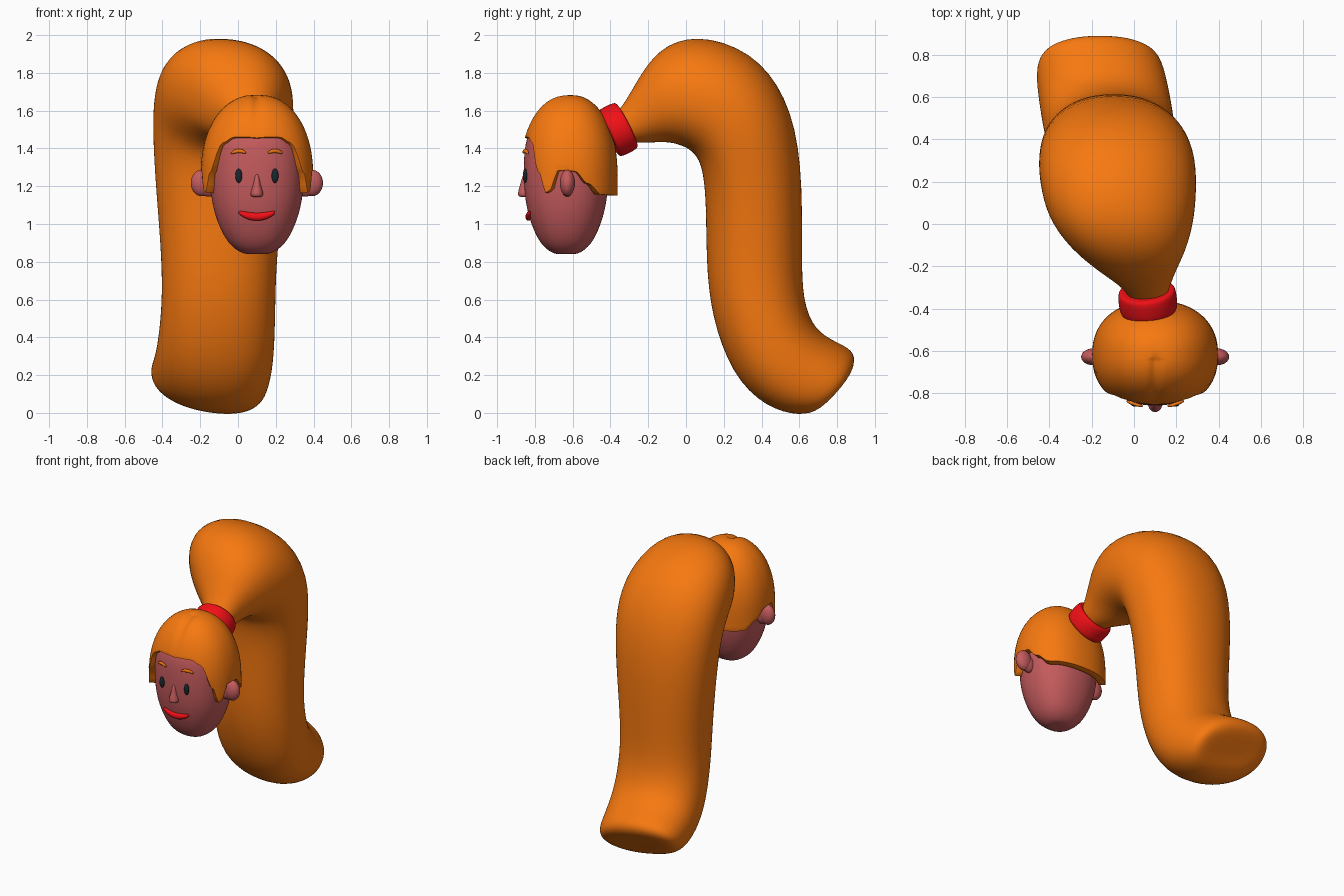
import bpy, bmesh, math
from mathutils import Vector

if "Cube" in bpy.data.objects:
    bpy.data.objects.remove(bpy.data.objects["Cube"])


def material(name, color):
    m = bpy.data.materials.new(name)
    m.diffuse_color = (*color, 1)
    m.use_nodes = True
    m.node_tree.nodes["Principled BSDF"].inputs["Base Color"].default_value = m.diffuse_color
    return m


ORANGE = material("orange", (0.93, 0.19, 0.005))
SKIN = material("skin", (0.56, 0.105, 0.11))
RED = material("red", (0.88, 0.005, 0.008))
DARK = material("dark", (0.01, 0.02, 0.025))
HX, HY = 0.10, -0.635          # head axis


def spow(v, e):
    return math.copysign(abs(v) ** e, v)


def interp(table, t):
    for (a, va), (b, vb) in zip(table, table[1:]):
        if t <= b:
            k = max(0, (t - a) / (b - a))
            k = k * k * (3 - 2 * k)
            return va + (vb - va) * k
    return table[-1][1]


def finish(bm, name, mat, subdiv=0):
    bmesh.ops.recalc_face_normals(bm, faces=bm.faces[:])
    me = bpy.data.meshes.new(name)
    bm.to_mesh(me)
    bm.free()
    ob = bpy.data.objects.new(name, me)
    bpy.context.collection.objects.link(ob)
    me.materials.append(mat)
    for p in me.polygons:
        p.use_smooth = True
    if subdiv:
        s = ob.modifiers.new("subdiv", 'SUBSURF')
        s.levels = s.render_levels = subdiv
    return ob


def loft(name, sections, mat, n=24, power=2.0, subdiv=2):
    """Skin superellipse sections given as (centre, half axis u, half axis v)."""
    bm = bmesh.new()
    rings = []
    for c, u, v in sections:
        ring = []
        for i in range(n):
            a = 2 * math.pi * i / n
            ring.append(bm.verts.new(Vector(c) + Vector(u) * spow(math.cos(a), 2 / power)
                                     + Vector(v) * spow(math.sin(a), 2 / power)))
        rings.append(ring)
    for r, s in zip(rings, rings[1:]):
        for i in range(n):
            j = (i + 1) % n
            bm.faces.new((r[i], r[j], s[j], s[i]))
    for r, sec in ((rings[0], sections[0]), (rings[-1], sections[-1])):
        mid = bm.verts.new(sec[0])
        for i in range(n):
            bm.faces.new((r[i], r[(i + 1) % n], mid))
    return finish(bm, name, mat, subdiv)


def ellipsoid(name, loc, radii, mat):
    bm = bmesh.new()
    bmesh.ops.create_uvsphere(bm, u_segments=24, v_segments=16, radius=1)
    for v in bm.verts:
        v.co = Vector(loc) + Vector([v.co[k] * radii[k] for k in range(3)])
    return finish(bm, name, mat)


def tube(name, pts, mat):
    """Tapered tube through (x, y, z, radius) points."""
    secs = []
    for x, y, z, r in pts:
        secs.append(((x, y, z), (0, r * 0.8, 0), (0, 0, r)))
    return loft(name, secs, mat, n=10)


# ponytail: y,z of outer and inner outline, then left and right x, tilt
tail = [
    (-.39, 1.57, -.33, 1.43, -.02, .15, 0),
    (-.33, 1.63, -.25, 1.43, -.05, .17, 0),
    (-.26, 1.76, -.17, 1.43, -.17, .20, 0),
    (-.15, 1.93, -.09, 1.435, -.30, .25, -.02),
    (.05, 2.01, .00, 1.41, -.41, .29, -.03),
    (.35, 1.92, .06, 1.36, -.45, .30, -.03),
    (.54, 1.68, .09, 1.27, -.455, .29, -.02),
    (.62, 1.33, .105, 1.1, -.44, .25, 0),
    (.615, .82, .105, .8, -.405, .205, 0),
    (.62, .60, .13, .52, -.405, .20, 0),
    (.68, .44, .24, .20, -.43, .195, -.02),
    (.80, .37, .42, .03, -.455, .17, -.04),
    (.89, .325, .60, -.01, -.47, .14, -.05),
    (.895, .26, .69, .025, -.42, .10, -.05),
    (.86, .21, .74, .09, -.30, .00, -.03),
]
secs = []
for y1, z1, y2, z2, xl, xr, t in tail:
    secs.append((((xl + xr) / 2, (y1 + y2) / 2, (z1 + z2) / 2),
                 ((xr - xl) / 2, 0, t), (0, (y1 - y2) / 2, (z1 - z2) / 2)))
loft("ponytail", secs, ORANGE, power=2.2)

# hair band
axis = Vector((-.1, .89, .45)).normalized()
side = axis.cross(Vector((0, 0, 1))).normalized()
up = side.cross(axis)
mid = Vector((.065, -.362, 1.50))
secs = [(mid + axis * d, side * r, up * r) for d, r in
        ((-.055, .10), (-.057, .127), (-.045, .14), (.045, .14), (.057, .127), (.055, .10))]
loft("hair_band", secs, RED)

# head
widths = [(.84, .06), (.855, .10), (.90, .157), (1.0, .208), (1.1, .238), (1.22, .253),
          (1.4, .25), (1.5, .22), (1.57, .12)]
loft("head", [((HX, HY, z), (w, 0, 0), (0, w * .9, 0)) for z, w in widths], SKIN, power=2.25)


def face_y(dx, z):
    w = interp(widths, z)
    return HY - .9 * w * (1 - abs(dx / w) ** 2.25) ** (1 / 2.25)


# hair cap: crown-to-edge grid whose lower edge follows the hairline
edge = [(0, 1.46), (24, 1.46), (38, 1.43), (55, 1.27), (64, 1.165), (69, 1.175), (80, 1.285),
        (95, 1.28), (110, 1.215), (130, 1.155), (180, 1.15)]
N, M = 96, 20
bm = bmesh.new()
rings = []
for k in range(1, M + 1):
    ring = []
    for i in range(N):
        a = 360 * i / N
        ze = interp(edge, min(a, 360 - a))
        te = math.acos(max(0, min(1, (ze - 1.25) / .435)) ** 1.1)
        drop = max(0, 1.25 - ze)
        th = (te + drop / .35) * k / M
        r = math.sin(min(th, math.pi / 2)) ** (1 / 1.1)
        z = 1.25 + .435 * max(0, math.cos(th)) ** (1 / 1.1) - max(0, th - math.pi / 2) * .35
        ar = math.radians(a)
        x = .298 * r * spow(math.sin(ar), 2 / 2.25)
        y = -.62 - .258 * r * spow(math.cos(ar), 2 / 2.25)
        if y < -.58:            # parting groove
            z -= .015 * math.exp(-(x / .025) ** 2) * min(1, (-.58 - y) / .06) * max(0, min(1, (y + .88) / .1))
        ring.append(bm.verts.new((HX + x, y, z)))
    rings.append(ring)
top = bm.verts.new((HX, -.62, 1.683))
for i in range(N):
    bm.faces.new((rings[0][i], rings[0][(i + 1) % N], top))
for r, s in zip(rings, rings[1:]):
    for i in range(N):
        j = (i + 1) % N
        bm.faces.new((r[i], r[j], s[j], s[i]))
hair = finish(bm, "hair_cap", ORANGE)
sol = hair.modifiers.new("thickness", 'SOLIDIFY')
sol.thickness, sol.offset = .045, -1
bev = hair.modifiers.new("soft_rim", 'BEVEL')
bev.width, bev.segments, bev.angle_limit = .01, 2, math.radians(50)

# paired face parts
for s, label in ((-1, "left"), (1, "right")):
    ellipsoid(label + "_eye", (HX + s * .096, face_y(.096, 1.255) - .001, 1.255), (.018, .012, .038), DARK)
    ellipsoid(label + "_ear", (HX + s * .292, -.628, 1.217), (.058, .04, .07), SKIN)
    ellipsoid(label + "_ear_base", (HX + s * .255, -.628, 1.20), (.06, .035, .055), SKIN)
    brow = []
    for dx, z, r in ((.058, 1.377, .006), (.075, 1.385, .011), (.10, 1.388, .012),
                     (.122, 1.383, .011), (.136, 1.374, .006)):
        brow.append((HX + s * dx, face_y(dx, z) - .004, z, r))
    tube(label + "_eyebrow", brow, ORANGE)

# nose
secs = []
for z, w, d in ((1.263, .008, .008), (1.25, .013, .015), (1.20, .022, .03), (1.165, .036, .04),
                (1.148, .034, .038), (1.143, .02, .025)):
    secs.append(((HX, -.852, z), (w, 0, 0), (0, d, 0)))
loft("nose", secs, SKIN, n=12)

# mouth
lips = []
for dx, z, r in ((-.097, 1.062, .006), (-.085, 1.057, .014), (-.05, 1.043, .021), (0, 1.036, .023),
                 (.05, 1.043, .021), (.085, 1.057, .014), (.097, 1.062, .006)):
    lips.append((HX + dx, face_y(dx, z) - .003, z, r))
tube("mouth", lips, RED)
